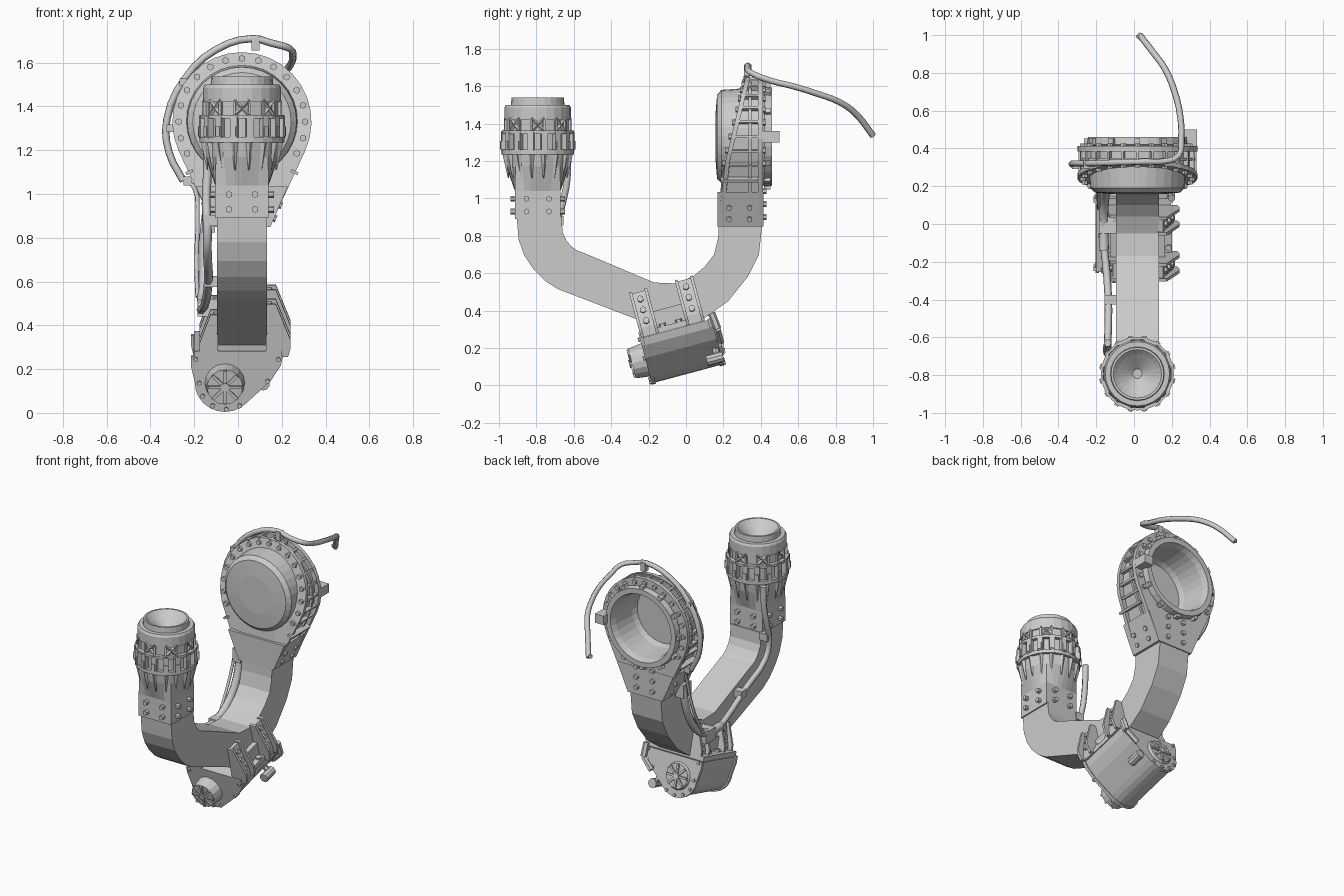
import bpy, bmesh
from math import sin, cos, pi, radians
from mathutils import Vector, Matrix

if "Cube" in bpy.data.objects:
    bpy.data.objects.remove(bpy.data.objects["Cube"])

CX = 0.018                      # arm centre line in x


class Part:
    """Collects simple solids into one named mesh object."""
    def __init__(self, name, M=None):
        self.name, self.bm, self.M = name, bmesh.new(), M or Matrix()

    def loft(self, rings, loop=False):
        vs = [[self.bm.verts.new(self.M @ Vector(p)) for p in r] for r in rings]
        n = len(vs[0])
        for a, b in zip(vs, vs[1:] + ([vs[0]] if loop else [])):
            for i in range(n):
                self.bm.faces.new((a[i], a[(i + 1) % n], b[(i + 1) % n], b[i]))
        if not loop:
            self.bm.faces.new(vs[0][::-1])
            self.bm.faces.new(vs[-1])

    def box(self, c, s, R=None):
        m = self.M @ Matrix.Translation(c) @ (R or Matrix()) @ Matrix.Diagonal((*s, 1))
        bmesh.ops.create_cube(self.bm, size=1, matrix=m)

    def rod(self, a, b, r, n=6, r2=None):
        a, b = Vector(a), Vector(b)
        m = Matrix.Translation((a + b) / 2) @ (b - a).to_track_quat('Z', 'Y').to_matrix().to_4x4()
        bmesh.ops.create_cone(self.bm, cap_ends=True, segments=n, radius1=r,
                              radius2=r if r2 is None else r2, depth=(b - a).length, matrix=self.M @ m)

    def bolt(self, p, d, r=0.014, h=0.018):
        p, d = Vector(p), Vector(d)
        self.rod(p - d * 0.008, p + d * h, r)

    def done(self):
        bmesh.ops.recalc_face_normals(self.bm, faces=self.bm.faces)
        me = bpy.data.meshes.new(self.name)
        self.bm.to_mesh(me)
        self.bm.free()
        bpy.context.collection.objects.link(bpy.data.objects.new(self.name, me))


def hose(name, pts, r):
    cu = bpy.data.curves.new(name + "_path", 'CURVE')
    cu.dimensions, cu.bevel_depth, cu.bevel_resolution, cu.resolution_u = '3D', r, 1, 3
    cu.use_fill_caps = True
    s = cu.splines.new('BEZIER')
    s.bezier_points.add(len(pts) - 1)
    for b, p in zip(s.bezier_points, pts):
        b.co, b.handle_left_type, b.handle_right_type = p, 'AUTO', 'AUTO'
    ob = bpy.data.objects.new(name, cu)
    bpy.context.collection.objects.link(ob)
    bpy.context.view_layer.update()
    me = bpy.data.meshes.new_from_object(ob.evaluated_get(bpy.context.evaluated_depsgraph_get()))
    bpy.data.objects.remove(ob)
    bpy.context.collection.objects.link(bpy.data.objects.new(name, me))


# Bent square arm
outer = [(-.905, .9), (-.895, .78), (-.865, .695), (-.815, .62), (-.755, .56), (-.685, .515), (-.15, .31),
         (0, .315), (.1, .36), (.225, .45), (.33, .58), (.39, .7), (.41, .88)]
inner = [(-.665, .9), (-.66, .82), (-.64, .775), (-.61, .74), (-.58, .72), (-.55, .71), (-.17, .55),
         (-.05, .545), (.04, .585), (.1, .635), (.15, .7), (.172, .79), (.175, .88)]
p = Part("bent_arm")
p.loft([[(CX - .114, *o), (CX + .114, *o), (CX + .114, *i), (CX - .114, *i)] for o, i in zip(outer, inner)])
p.done()

# Front socket: square neck lofted into a round cup
FY, N = -.793, 24
def sq_ring(h, z):
    out = []
    for k in range(N):
        c, s = cos(2 * pi * k / N), sin(2 * pi * k / N)
        f = h / max(abs(c), abs(s))
        out.append((CX + c * f, FY + s * f, z))
    return out
def ring(r, z, n=N):
    return [(CX + r * cos(2 * pi * k / n), FY + r * sin(2 * pi * k / n), z) for k in range(n)]

p = Part("front_neck")
p.loft([sq_ring(.122, .89), sq_ring(.122, 1.04), ring(.168, 1.17), ring(.178, 1.25)])
for k in range(4):
    R = Matrix.Rotation(k * pi / 2, 3, 'Z')
    for sx in (-.06, .06):
        for z in (.93, .998):
            p.bolt(R @ Vector((sx, -.122, 0)) + Vector((CX, FY, z)), R @ Vector((0, -1, 0)), .016, .024)
p.done()

p = Part("front_cup")
p.loft([ring(.17, 1.24), ring(.17, 1.42), ring(.178, 1.42), ring(.178, 1.485), ring(.17, 1.5),
        ring(.143, 1.5), ring(.14, 1.538), ring(.128, 1.538), ring(.105, 1.515), ring(.025, 1.45)])
for r, z0, z1 in ((.194, 1.235, 1.26), (.194, 1.345, 1.362)):
    p.loft([ring(r, z0), ring(r, z1)])
p.done()

p = Part("front_cup_ribs")
for k in range(16):
    a = 2 * pi * (k + .5) / 16
    p.M = Matrix.Translation((CX, FY, 0)) @ Matrix.Rotation(a, 4, 'Z')
    p.box((.182, 0, 1.305), (.03, .034, .1))
    p.box((.195, 0, 1.285), (.016, .022, .045))
    p.rod((.16, 0, 1.11), (.175, 0, 1.24), .003, 4, .017)      # tapered tooth
    p.box((.172, 0, 1.385), (.02, .012, .07))
    d = pi / 8 * (1 if k % 2 else -1)
    p.rod((.176, 0, 1.36), (.174 * cos(d), .174 * sin(d), 1.43), .009, 4)
p.done()

# Rear head: teardrop housing around a drum whose axis is y
CZ = 1.33
def front_y(z):
    return max(.17, .175 + (z - 1.05) * .24)
def teardrop(r, h, m=20):
    arc = [radians(-25 + 230 * k / m) for k in range(m + 1)]
    out = [(r * cos(a), r * sin(a)) for a in arc] + [(-h, -.48), (h, -.48)]
    hole = [(.25 * cos(a), .25 * sin(a)) for a in arc + [radians(240), radians(300)]]
    return out, hole
def housing(part, r, h, y0, y1):
    out, hole = teardrop(r, h)
    def at(q, y):
        return [(CX + x, y(CZ + z), CZ + z) for x, z in q]
    part.loft([at(out, y0), at(out, y1), at(hole, y1), at(hole, y0)], loop=True)

p = Part("rear_head_housing")
housing(p, .288, .118, lambda z: front_y(z) + .01, lambda z: .395)
housing(p, .318, .128, front_y, lambda z: front_y(z) + .024)
housing(p, .305, .124, lambda z: .335, lambda z: .35)
housing(p, .318, .128, lambda z: .385, lambda z: .412)
p.loft([[(CX - h, .168, z), (CX + h, .168, z), (CX + h, .414, z), (CX - h, .414, z)]
        for h, z in ((.13, .85), (.21, 1.035))])
p.done()

p = Part("rear_head_drum")
prof = [(.125, .158), (.225, .166), (.25, .19), (.258, .3), (.258, .412), (.268, .42), (.262, .46),
        (.228, .46), (.216, .42), (.203, .26), (.19, .225)]
p.loft([[(CX + r * cos(2 * pi * k / 32), y, CZ + r * sin(2 * pi * k / 32)) for k in range(32)] for r, y in prof])
p.done()

p = Part("rear_head_ribs_and_bolts")
for k in range(17):
    a = radians(-30 + 15 * k)
    z = CZ + .297 * sin(a)
    y0 = front_y(z)
    p.box((CX + .294 * cos(a), (y0 + .4) / 2, z), (.036, .4 - y0, .014), Matrix.Rotation(-a, 4, 'Y'))
    for q, d in ((y0, -1), (.412, 1)):
        p.bolt((CX + .289 * cos(a), q, CZ + .289 * sin(a)), (0, d, 0), .016, .014)
for k in range(12):                                             # rim lugs
    a = 2 * pi * k / 12
    p.box((CX + .272 * cos(a), .435, CZ + .272 * sin(a)), (.022, .035, .03), Matrix.Rotation(-a, 4, 'Y'))
for s in (-1, 1):
    for z, x in ((.89, .147), (.95, .173)):
        for y in (.23, .34):
            p.bolt((CX + s * x, y, z), (s * .92, 0, -.39), .016, .01)
    for z in (.9, .97, 1.04):                                   # lower back face
        p.bolt((CX + s * .06, .413, z), (0, 1, 0), .016)
    p.box((CX + s * .24, .285, 1.1), (.035, .2, .014), Matrix.Rotation(s * .45, 4, 'Y'))
p.box((.3, .455, CZ), (.065, .09, .06))
p.done()

# Tilted mount: local y runs along the motor axis, local z = 0 is the base plate
M = Matrix.Translation((0, -.078, .298)) @ Matrix.Rotation(radians(15), 4, 'X')
MX, MZ = -.06, -.12
def shell(y, s=1.0):
    pts = [(.205, .005), (.195, -.04), (.15, -.11)]
    pts += [(MX + .137 * cos(radians(a)), MZ + .137 * sin(radians(a))) for a in range(-45, -181, -15)]
    pts += [(-.215, -.04), (-.215, .005)]
    return [(x * s, y, -.12 + (z + .12) * s) for x, z in pts]

p = Part("mount_gearbox", M)
p.loft([shell(-.16, .95), shell(.215, .95)])
p.loft([shell(-.175), shell(-.155)])
p.loft([shell(.2), shell(.222)])
p.box((.0, .005, .015), (.4, .36, .03))
for x, _, z in shell(0, .9)[::2]:
    p.bolt((x, -.175, z), (0, -1, 0), .011, .012)
    p.bolt((x, .222, z), (0, 1, 0), .011, .012)
p.done()

p = Part("motor", M)
def hub(y0, y1, r0, r1):
    d = 1 if y1 > y0 else -1
    p.rod((MX, y0, MZ), (MX, y1, MZ), r0, 16, r1)
    p.rod((MX, y1, MZ), (MX, y1 + d * .016, MZ), .022, 10)
    for k in range(8):
        R = Matrix.Rotation(k * pi / 4, 4, 'Y')
        p.box(Vector((MX, y1, MZ)) + R @ Vector((r1 * .55, 0, 0)), (r1 * .8, .02, .014), R)
hub(-.17, -.25, .092, .082)
hub(.22, .238, .09, .08)
p.rod((.115, .14, -.21), (.115, .23, -.21), .03, 10)            # side plug and its arm
p.rod((.115, .2, -.21), (.07, .2, -.14), .018, 6)
p.rod((.2, .23, .03), (.2, .24, -.06), .02, 6)
p.rod((.2, .24, -.06), (.13, .24, -.13), .018, 6)
p.done()

# Bolted gusset brackets either side of the arm
p = Part("gusset_brackets", M)
for s, k, top in ((1, 1, 1), (-1, .75, .8)):
    prof = [(.11, 0), (.21, 0), (.222, .04), (.222, .08), (.155, .25), (.11, .25)]
    back = [(.112, 0), (.19, 0), (.19, .05), (.135, .24), (.112, .24)]
    prof, back = ([(CX + s * (.11 + (x - .11) * k), z * top) for x, z in q] for q in (prof, back))
    for u in (-.118, .135):
        for e in (-.042, .042):
            p.loft([[(x, u + e - .008, z) for x, z in prof], [(x, u + e + .008, z) for x, z in prof]])
        p.loft([[(x, u - .04, z) for x, z in back], [(x, u + .04, z) for x, z in back]])
        for z in (.08, .14, .2):
            x = CX + s * (.11 + (.08 - (z - .05) * .29) * k)
            p.bolt((x, u, z * top), (s * .96, 0, .28), .018, .014)
    p.box((CX + s * .125, .008, .065), (.04, .17, .11))
    for u in (-.04, .05):
        p.bolt((CX + s * .165, u, .025), (0, 0, 1), .018, .02)
p.done()

# Loose cable over the rear head
hose("head_cable", [(.03, 1.0, 1.335), (.1, .91, 1.45), (.165, .82, 1.515), (.215, .7, 1.56), (.245, .57, 1.6),
                    (.25, .45, 1.63), (.235, .36, 1.665), (.15, .33, 1.69), (.07, .33, 1.71), (-.1, .325, 1.66),
                    (-.24, .32, 1.53), (-.325, .32, 1.34), (-.315, .31, 1.19), (-.25, .3, 1.06)], .017)
# Hoses along the left side of the arm
hose("front_hose", [(-.14, -.63, 1.24), (-.14, -.635, 1.1), (-.145, -.66, .97), (-.14, -.69, .85), (-.14, -.65, .74),
                    (-.135, -.45, .62), (-.15, -.2, .5), (-.17, -.05, .47)], .02)
hose("rear_hose", [(-.14, .24, .9), (-.15, .23, .8), (-.15, .18, .66), (-.16, .09, .54), (-.16, -.03, .49),
                   (-.16, -.14, .49)], .027)
hose("thin_hose", [(-.25, .31, 1.07), (-.2, .28, 1.03), (-.185, .24, .9), (-.19, .18, .7), (-.185, .08, .53)], .01)

# Clips and clamps that hold the hoses
p = Part("hose_clamps")
for c, s in (((.08, .33, 1.685), (.035, .04, .06)), ((-.25, .315, 1.51), (.035, .04, .035)),
             ((-.31, .31, 1.3), (.035, .04, .035)), ((-.135, .22, .87), (.06, .09, .09)),
             ((-.12, -.68, .88), (.06, .05, .05)), ((-.125, -.4, .6), (.06, .05, .05)),
             ((-.14, .0, .48), (.09, .1, .08)), ((-.23, .3, 1.06), (.04, .04, .04))):
    p.box(c, s)
p.rod((.035, .985, 1.345), (.015, 1.0, 1.345), .014, 6)
p.done()
